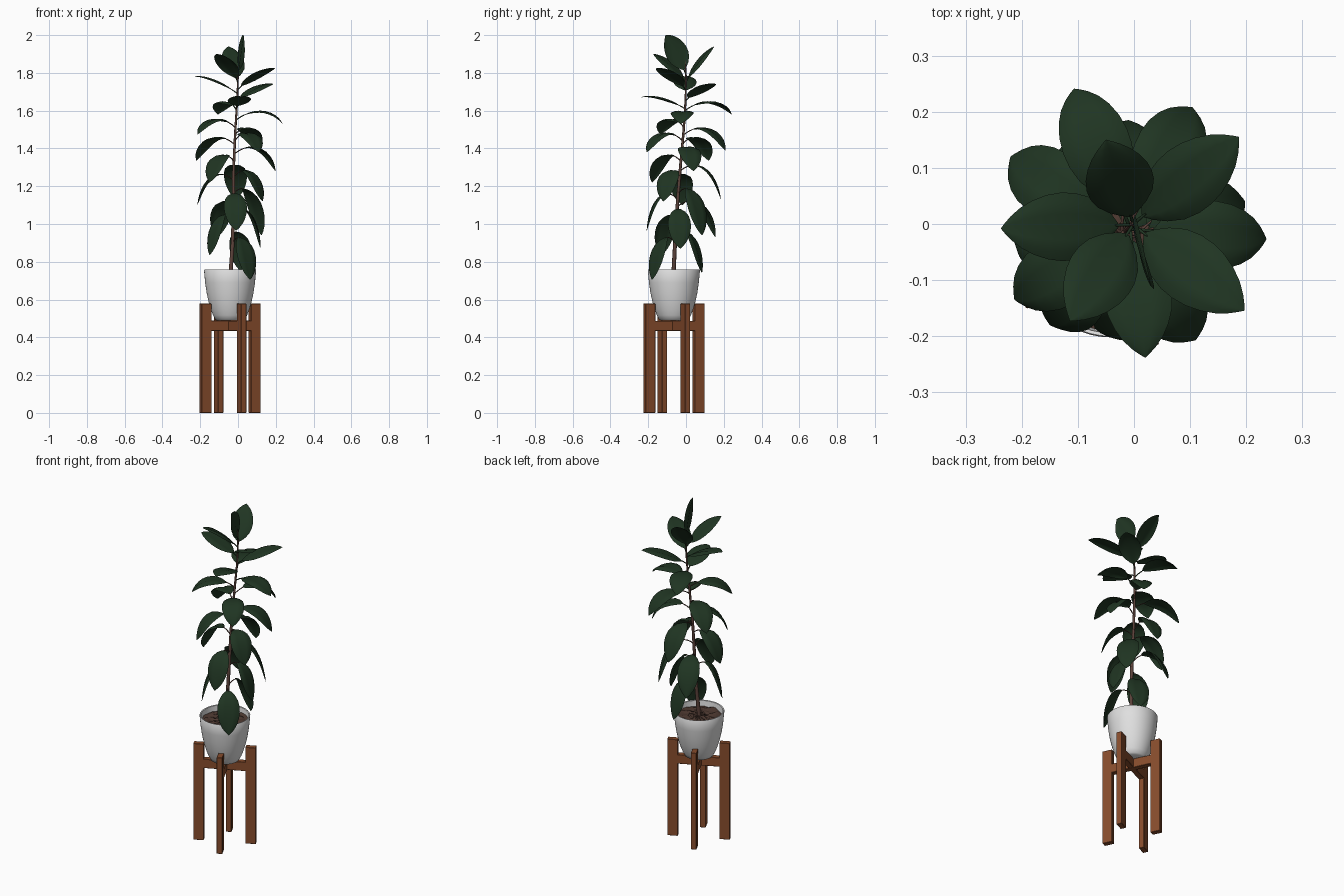
import bpy, bmesh, math, random
from mathutils import Vector, Matrix

if "Cube" in bpy.data.objects:
    bpy.data.objects.remove(bpy.data.objects["Cube"])

random.seed(3)
CX, CY = -0.042, -0.064          # pot and stand axis


def mat(name, rgb):
    m = bpy.data.materials.new(name)
    m.diffuse_color = (*rgb, 1)
    m.use_nodes = True
    m.node_tree.nodes["Principled BSDF"].inputs["Base Color"].default_value = m.diffuse_color
    return m


GREEN = mat("leaf green", (0.014, 0.035, 0.016))
BROWN = mat("stem brown", (0.105, 0.054, 0.042))
WHITE = mat("pot white", (0.74, 0.74, 0.74))
WOOD = mat("wood", (0.24, 0.072, 0.025))
SOIL = mat("soil", (0.070, 0.038, 0.028))


def finish(bm, name, material, angle=None):
    me = bpy.data.meshes.new(name)
    bmesh.ops.recalc_face_normals(bm, faces=bm.faces)
    bm.to_mesh(me)
    bm.free()
    me.materials.append(material)
    ob = bpy.data.objects.new(name, me)
    bpy.context.collection.objects.link(ob)
    if angle:
        bpy.ops.object.select_all(action='DESELECT')
        ob.select_set(True)
        bpy.context.view_layer.objects.active = ob
        bpy.ops.object.shade_smooth_by_angle(angle=math.radians(angle))
    return ob


def box(name, size, loc, rot):
    bm = bmesh.new()
    bmesh.ops.create_cube(bm, size=1)
    bmesh.ops.scale(bm, vec=size, verts=bm.verts)
    bmesh.ops.rotate(bm, matrix=Matrix.Rotation(rot, 3, 'Z'), verts=bm.verts)
    bmesh.ops.translate(bm, vec=loc, verts=bm.verts)
    ob = finish(bm, name, WOOD)
    b = ob.modifiers.new("bevel", 'BEVEL')
    b.width = 0.0015
    return ob


def lathe(bm, profile, n=48):
    rings = []
    for r, z in profile:
        if r == 0:
            rings.append([bm.verts.new((CX, CY, z))])
        else:
            rings.append([bm.verts.new((CX + r * math.cos(2 * math.pi * i / n),
                                        CY + r * math.sin(2 * math.pi * i / n), z)) for i in range(n)])
    for a, b in zip(rings, rings[1:]):
        for i in range(n):
            j = (i + 1) % n
            if len(a) == 1:
                bm.faces.new((a[0], b[i], b[j]))
            elif len(b) == 1:
                bm.faces.new((a[i], a[j], b[0]))
            else:
                bm.faces.new((a[i], a[j], b[j], b[i]))


def tube(bm, pts, radii, n=8):
    rings = []
    for k, (p, r) in enumerate(zip(pts, radii)):
        d = (pts[min(k + 1, len(pts) - 1)] - pts[max(k - 1, 0)]).normalized()
        u = d.cross(Vector((0.31, 0.95, 0.02))).normalized()
        v = d.cross(u)
        rings.append([bm.verts.new(p + r * (u * math.cos(2 * math.pi * i / n) +
                                            v * math.sin(2 * math.pi * i / n))) for i in range(n)])
    for a, b in zip(rings, rings[1:]):
        for i in range(n):
            bm.faces.new((a[i], a[(i + 1) % n], b[(i + 1) % n], b[i]))
    bm.faces.new(rings[0])
    bm.faces.new(rings[-1])


# Stand: four legs around a cross of two bars
for k in range(4):
    a = math.radians(25 + 90 * k)
    box(f"stand_leg_{k+1}", (0.057, 0.031, 0.578),
        (CX + 0.144 * math.cos(a), CY + 0.144 * math.sin(a), 0.289), a)
for k in range(2):
    box(f"stand_crossbar_{k+1}", (0.25, 0.031, 0.054), (CX, CY, 0.461 - 0.0005 * k), math.radians(25 + 90 * k))

# Pot: hollow rounded shell
bm = bmesh.new()
lathe(bm, [(0, 0.488), (0.066, 0.488), (0.078, 0.494), (0.090, 0.517), (0.102, 0.548), (0.113, 0.585),
           (0.124, 0.635), (0.132, 0.69), (0.138, 0.755), (0.136, 0.758), (0.130, 0.756), (0.126, 0.71),
           (0.119, 0.66), (0, 0.66)])
finish(bm, "pot", WHITE, 40)

# Soil: lumpy disc
bm = bmesh.new()
lathe(bm, [(0, 0.728)] + [(0.0158 * i, 0.724) for i in range(1, 9)], 32)
for v in bm.verts:
    v.co.z += random.uniform(-0.005, 0.007)
finish(bm, "soil", SOIL)

# Stem: leaning trunk through a few points
STEM = [(-0.042, -0.068, 0.70), (-0.028, -0.058, 0.90), (-0.024, -0.046, 1.10), (-0.023, -0.030, 1.30),
        (-0.014, -0.012, 1.50), (-0.004, -0.002, 1.66), (0.0, 0.0, 1.78), (0.002, -0.004, 1.86)]
STEM = [Vector(p) for p in STEM]


def stem_at(z):
    for a, b in zip(STEM, STEM[1:]):
        if z <= b.z:
            return a.lerp(b, (z - a.z) / (b.z - a.z))
    return STEM[-1].copy()


bm = bmesh.new()
zs = [0.70 + 1.16 * i / 30 for i in range(31)]
tube(bm, [stem_at(z) for z in zs], [0.0115 - 0.0075 * i / 30 for i in range(30)] + [0.001], 10)
finish(bm, "stem", BROWN, 60)

# Leaves: base height on stem, then tip x, y, z, ordered top to bottom
LEAVES = [
    (1.79, 0.030, -0.110, 1.998), (1.75, -0.114, -0.173, 1.90), (1.75, -0.050, 0.150, 1.94),
    (1.71, 0.197, -0.154, 1.825), (1.69, -0.237, -0.008, 1.78), (1.65, 0.187, 0.155, 1.74),
    (1.61, 0.020, -0.238, 1.67), (1.60, -0.107, 0.241, 1.58), (1.55, 0.236, -0.027, 1.53),
    (1.51, -0.213, -0.135, 1.475), (1.47, 0.104, 0.208, 1.39), (1.44, 0.110, -0.207, 1.38),
    (1.42, -0.220, 0.120, 1.335), (1.37, 0.198, 0.040, 1.28), (1.33, -0.150, -0.180, 1.22),
    (1.28, -0.010, 0.185, 1.13), (1.25, 0.130, -0.120, 1.12), (1.23, -0.215, -0.020, 1.10),
    (1.16, 0.125, 0.085, 0.94), (1.13, -0.010, -0.208, 0.965), (1.09, -0.110, 0.155, 0.93),
    (1.05, 0.120, -0.030, 0.87), (1.02, -0.150, -0.130, 0.835), (0.93, 0.025, 0.085, 0.74),
    (0.90, 0.065, -0.180, 0.705)]
OUTLINE = [(0, 0.06), (0.05, 0.30), (0.13, 0.58), (0.25, 0.85), (0.38, 0.98), (0.5, 1.0), (0.62, 0.94),
           (0.74, 0.79), (0.84, 0.59), (0.92, 0.35), (0.97, 0.15), (1, 0.01)]
HALF = 0.061


def path(base_z, tip):
    """Arching curve from stem to tip, measured by length."""
    p0 = stem_at(base_z)
    h = tip - p0
    rise = h.z
    h.z = 0
    if rise > 0:
        z1, z2 = 0.4 * rise + 0.03, 0.78 * rise + 0.03
    else:
        z1, z2 = 0.07, 0.06 + 0.22 * rise
    p1 = p0 + h * 0.36 + Vector((0, 0, z1))
    p2 = p0 + h * 0.82 + Vector((0, 0, z2))
    pts = []
    for i in range(41):
        t = i / 40
        s = 1 - t
        pts.append(p0 * s**3 + p1 * 3 * s * s * t + p2 * 3 * s * t * t + tip * t**3)
    lens = [0.0]
    for a, b in zip(pts, pts[1:]):
        lens.append(lens[-1] + (b - a).length)

    def f(t):
        d = max(0, min(1, t)) * lens[-1]
        for i in range(40):
            if d <= lens[i + 1]:
                return pts[i].lerp(pts[i + 1], (d - lens[i]) / (lens[i + 1] - lens[i]))
        return pts[-1].copy()
    return f


for k, (bz, x, y, z) in enumerate(LEAVES):
    f = path(bz, Vector((x, y, z)))
    start = 0.12 if k < 7 else 0.19
    # Stalk; the youngest ones are green
    bm = bmesh.new()
    tube(bm, [f((start + 0.03) * i / 4) for i in range(5)], [0.0035, 0.003, 0.003, 0.0028, 0.0015], 6)
    finish(bm, f"leaf_stalk_{k+1}", GREEN if k < 9 else BROWN, 60)
    # Blade, both halves arched with a creased midrib
    bm = bmesh.new()
    rows = []
    for s, w in OUTLINE:
        t = start + (1 - start) * s
        c = f(t)
        d = (f(t + 0.03) - f(t - 0.03)).normalized()
        hd = f(1) - f(0)
        side = Vector((-hd.y, hd.x, 0)).normalized()
        if k == 0:               # the newest leaf stands edge-on
            side = d.cross(Vector((-0.95, -0.25, 0))).normalized()
            if side.y < 0:
                side = -side
        up = side.cross(d).normalized()
        if up.z < 0:
            up = -up
        row = []
        for u in (-1, -0.72, -0.38, 0, 0.38, 0.72, 1):
            lift = 0.024 * abs(u) - 0.030 * u * u
            row.append(bm.verts.new(c + side * (u * w * HALF) + up * (lift * w)))
        rows.append(row)
    for a, b in zip(rows, rows[1:]):
        for i in range(6):
            bm.faces.new((a[i], a[i + 1], b[i + 1], b[i]))
    finish(bm, f"leaf_{k+1}", GREEN, 35)
